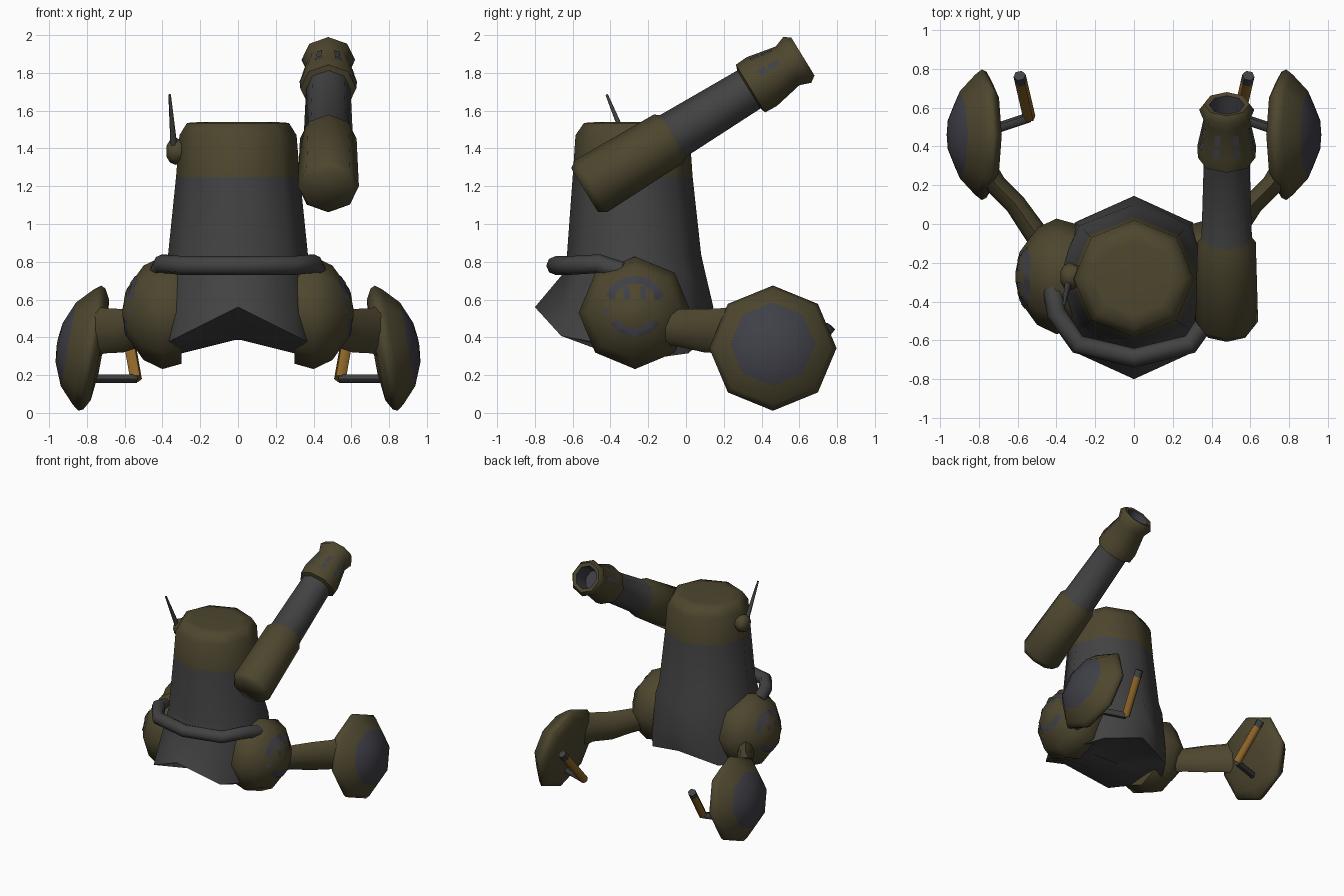
import bpy, bmesh, math
from math import sin, cos, pi, radians
from mathutils import Vector

if "Cube" in bpy.data.objects:
    bpy.data.objects.remove(bpy.data.objects["Cube"])


def material(name, rgb):
    m = bpy.data.materials.new(name)
    m.use_nodes = True
    m.diffuse_color = (*rgb, 1)
    m.node_tree.nodes["Principled BSDF"].inputs["Base Color"].default_value = (*rgb, 1)
    return m


OLIVE, GREY, SLATE, AMBER = range(4)
MATS = [material("olive_drab", (.075, .062, .028)),
        material("dark_grey", (.055, .055, .055)),
        material("slate_grey", (.05, .05, .064)),
        material("amber_grip", (.27, .13, .022))]


def finish(name, bm, mirror=False, angle=60):
    bmesh.ops.recalc_face_normals(bm, faces=bm.faces)
    me = bpy.data.meshes.new(name)
    bm.to_mesh(me)
    bm.free()
    for m in MATS:
        me.materials.append(m)
    ob = bpy.data.objects.new(name, me)
    bpy.context.scene.collection.objects.link(ob)
    bpy.ops.object.select_all(action='DESELECT')
    ob.select_set(True)
    bpy.context.view_layer.objects.active = ob
    bpy.ops.object.shade_smooth_by_angle(angle=radians(angle))
    if mirror:
        mod = ob.modifiers.new("Mirror", 'MIRROR')
        mod.use_mirror_merge = False
    return ob


def loft(name, rings, mats, mirror=False):
    """Skin closed rings; mats is one index or one per band."""
    bm = bmesh.new()
    rows = [[bm.verts.new(p) for p in ring] for ring in rings]
    n = len(rows[0])
    if isinstance(mats, int):
        mats = [mats] * (len(rows) - 1)
    for i, (a, b) in enumerate(zip(rows, rows[1:])):
        for k in range(n):
            j = (k + 1) % n
            bm.faces.new((a[k], a[j], b[j], b[k])).material_index = mats[i]
    bm.faces.new(rows[0]).material_index = mats[0]
    bm.faces.new(rows[-1]).material_index = mats[-1]
    return finish(name, bm, mirror)


def circle(centre, axis, rx, ry, sides=8):
    side = axis.cross(Vector((0, 0, 1))).normalized()
    up = side.cross(axis).normalized()
    return [centre + side * rx * cos(2 * pi * k / sides) + up * ry * sin(2 * pi * k / sides)
            for k in range(sides)]


def lathe(name, origin, axis, profile, mats, mirror=False):
    o, d = Vector(origin), Vector(axis).normalized()
    return loft(name, [circle(o + d * t, d, r, r) for t, r in profile], mats, mirror)


def tube(name, path, sizes, mats, mirror=False, sides=8):
    pts = [Vector(p) for p in path]
    rings = []
    for i, p in enumerate(pts):
        axis = (pts[min(i + 1, len(pts) - 1)] - pts[max(i - 1, 0)]).normalized()
        rings.append(circle(p, axis, *sizes[i], sides))
    return loft(name, rings, mats, mirror)


def add_patch(bm, point, u0, u1, v0, v1, nu=2, nv=2):
    """Painted plate following a surface given by point(u, v)."""
    grid = [[bm.verts.new(point(u0 + (u1 - u0) * i / nu, v0 + (v1 - v0) * j / nv))
             for j in range(nv + 1)] for i in range(nu + 1)]
    for i in range(nu):
        for j in range(nv):
            f = bm.faces.new((grid[i][j], grid[i + 1][j], grid[i + 1][j + 1], grid[i][j + 1]))
            f.material_index = SLATE


def hull_ring(z, slope, rx, front, back, sides=8):
    mid, half = (front + back) / 2, (back - front) / 2
    ring = []
    for k in range(sides):
        a = 2 * pi * k / sides
        x = rx * sin(a)
        ring.append(Vector((x, mid + half * cos(a), z - slope * abs(x))))
    return ring


# Hull and tower
loft("hull_and_tower", [
    hull_ring(.42, .25, .20, -.36, -.05),
    hull_ring(.39, .25, .42, -.50, .10),
    hull_ring(.56, .50, .43, -.80, .145),
    hull_ring(.75, 0, .40, -.64, .10),
    hull_ring(.84, 0, .37, -.63, .08),
    hull_ring(1.25, 0, .328, -.60, .035),
    hull_ring(1.47, 0, .31, -.585, .02),
    hull_ring(1.535, 0, .27, -.54, -.02),
    hull_ring(1.54, 0, .20, -.47, -.09)],
    [GREY] * 5 + [OLIVE] * 3)

# Pipe collar around the front
half = [(.42, -.34, .75), (.40, -.46, .79), (.29, -.62, .78)]
path = half + [(0, -.69, .78)] + [(-x, y, z) for x, y, z in reversed(half)]
tube("front_pipe", path, [(.05, .05)] * len(path), GREY)

# Domed side pods
POD_Y, POD_Z = -.27, .53
pod = [(.30, .27), (.40, .298), (.50, .25), (.59, .125), (.612, .02)]
lathe("side_pods", (0, POD_Y, POD_Z), (1, 0, 0), pod, OLIVE, True)


def pod_point(dy, dz):
    rho, a = math.hypot(dy, dz), math.atan2(dz, dy)
    r = rho * cos(a % (pi / 4) - pi / 8) / cos(pi / 8)
    for (x0, r0), (x1, r1) in zip(pod, pod[1:]):
        if r1 <= r <= r0:
            return Vector((x0 + (x1 - x0) * (r0 - r) / (r0 - r1) + .005, POD_Y + dy, POD_Z + dz))
    return Vector((pod[-1][0] + .005, POD_Y + dy, POD_Z + dz))


# Painted arcs and bars on the pods
bm = bmesh.new()
arc = lambda a, r: pod_point(r * cos(a), .03 + r * sin(a))
add_patch(bm, arc, radians(20), radians(160), .125, .165, 14, 3)
add_patch(bm, arc, radians(215), radians(325), .11, .155, 12, 3)
for y in (-.12, -.045, .045, .12):
    add_patch(bm, pod_point, y - .016, y + .016, .07, .14, 2, 5)
add_patch(bm, pod_point, -.165, -.14, .0, .025)
finish("pod_markings", bm, True)

# Arms reaching back to the shields
tube("arms", [(.46, -.12, .45), (.52, -.03, .45), (.61, .10, .435), (.71, .20, .435), (.77, .29, .43)],
     [(.06, .09), (.06, .10), (.055, .115), (.055, .12), (.06, .15)], OLIVE, True)

# Tilted domed shields
lathe("shields", (.77, .46, .34), (.98, 0, .18),
      [(-.055, .12), (-.04, .27), (-.01, .325), (.015, .337), (.05, .31),
       (.13, .225), (.18, .105), (.19, .02)],
      [OLIVE] * 5 + [SLATE] * 2, True)

# Handles inside the shields
tube("handle_rods", [(.78, .47, .18), (.54, .55, .18)], [(.026, .026)] * 2, GREY, True, 6)
bend, tip = Vector((.54, .55, .18)), Vector((.59, .765, .46))
tube("handle_grips", [bend, bend.lerp(tip, .85)], [(.032, .032)] * 2, AMBER, True, 6)
tube("handle_tips", [bend.lerp(tip, .85), tip], [(.032, .032)] * 2, GREY, True, 6)

# Cannon on the side of the tower
ORIGIN, AXIS = Vector((.478, -.52, 1.19)), Vector((0, .853, .522)).normalized()
lathe("cannon", ORIGIN, AXIS,
      [(-.02, .135), (.02, .162), (.50, .15), (.53, .13), (1.0, .118), (1.01, .148),
       (1.08, .152), (1.24, .12), (1.30, .142), (1.335, .118), (1.33, .09), (1.2, .08)],
      [OLIVE] * 3 + [GREY] + [OLIVE] * 6 + [SLATE])

# Painted dashes on the muzzle
bm = bmesh.new()
side, up = Vector((1, 0, 0)), Vector((1, 0, 0)).cross(AXIS)


def muzzle_point(t, a):
    r = (.152 - .2 * (t - 1.08)) * cos(pi / 8) / cos(a % (pi / 4) - pi / 8) + .004
    return ORIGIN + AXIS * t + side * r * cos(a) + up * r * sin(a)


for centre in (20, 68, 112, 160):
    for t, length in ((1.09, .045), (1.15, .06)):
        add_patch(bm, muzzle_point, t, t + length, radians(centre - 7), radians(centre + 7))
finish("muzzle_markings", bm)

# Aerial and its mount
lathe("aerial_mount", (-.29, -.27, 1.385), (-1, 0, 0),
      [(0, .055), (.04, .072), (.07, .06), (.088, .03)], OLIVE)
tube("aerial", [(-.34, -.31, 1.42), (-.362, -.42, 1.685)], [(.018, .018), (.007, .007)], GREY, sides=6)
